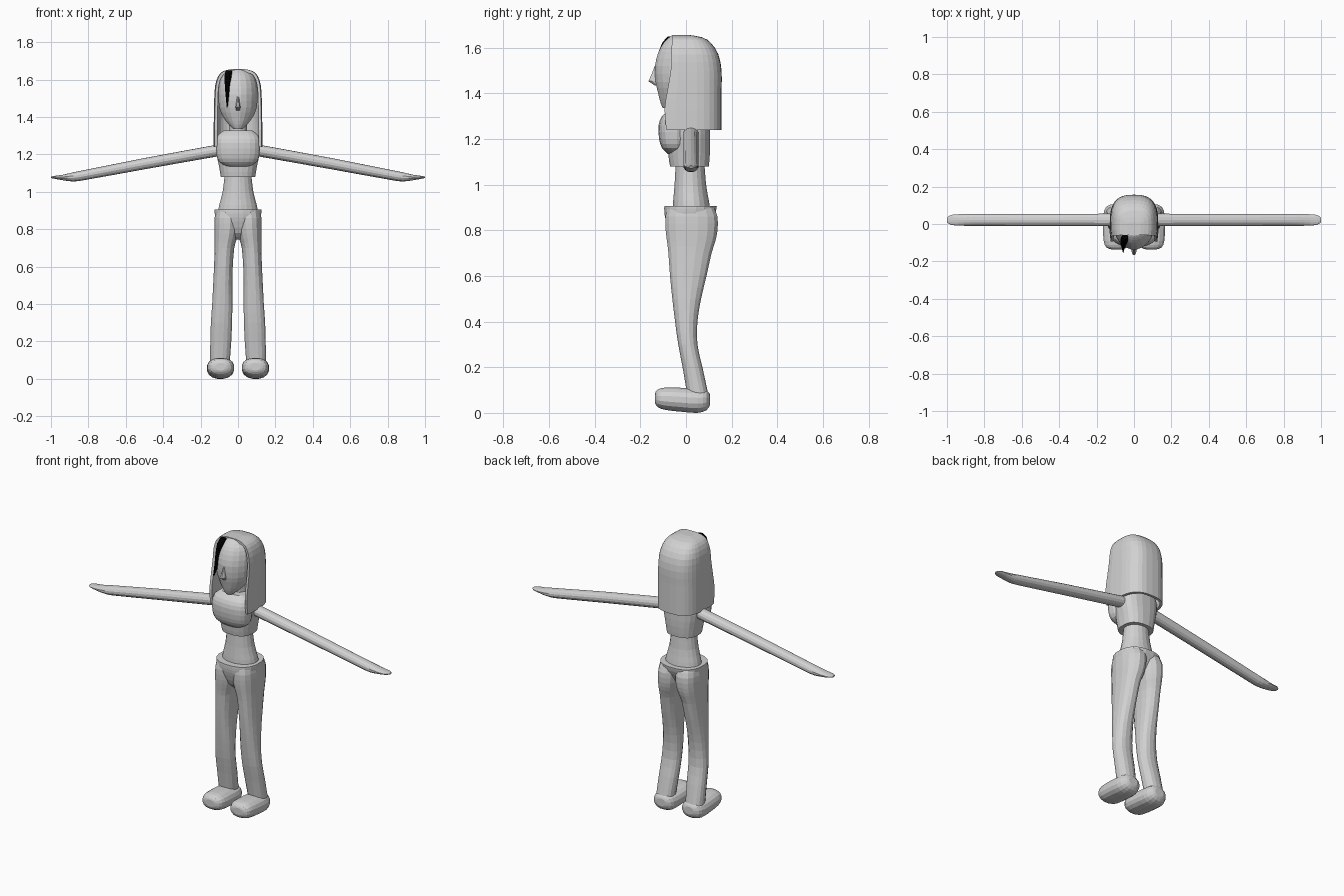
import bpy, bmesh, math


def material(name, rgb):
    m = bpy.data.materials.new(name)
    m.diffuse_color = (*rgb, 1)
    return m


GREY = material("grey", (0.64, 0.64, 0.64))
BLACK = material("black", (0.0, 0.0, 0.0))


def smooth_rows(rows, steps):
    """Catmull-Rom interpolation between the given section rows."""
    out = []
    n = len(rows)
    for i in range(n - 1):
        a, b, c, d = rows[max(i - 1, 0)], rows[i], rows[i + 1], rows[min(i + 2, n - 1)]
        for k in range(steps):
            t = k / steps
            out.append([0.5 * (2 * q + (r - p) * t + (2 * p - 5 * q + 4 * r - s) * t * t
                               + (3 * q - p - 3 * r + s) * t ** 3)
                        for p, q, r, s in zip(a, b, c, d)])
    return out + [list(rows[-1])]


def skin(name, rings, mat, closed=True, caps=(True, True), mirror=False):
    bm = bmesh.new()
    vs = [[bm.verts.new(p) for p in r] for r in rings]
    n = len(vs[0])
    for a, b in zip(vs, vs[1:]):
        for j in range(n if closed else n - 1):
            k = (j + 1) % n
            bm.faces.new((a[j], a[k], b[k], b[j]))
    if caps[0]:
        bm.faces.new(vs[0][::-1])
    if caps[1]:
        bm.faces.new(vs[-1])
    bmesh.ops.recalc_face_normals(bm, faces=bm.faces[:])
    me = bpy.data.meshes.new(name)
    bm.to_mesh(me)
    bm.free()
    me.materials.append(mat)
    ob = bpy.data.objects.new(name, me)
    bpy.context.collection.objects.link(ob)
    if mirror:
        ob.modifiers.new("mirror", 'MIRROR').use_mirror_merge = False
    return ob


def power(v, p):
    return math.copysign(abs(v) ** (2 / p), v)


def loft(name, rows, axis='Z', p=2.0, seg=16, steps=2, mat=GREY, mirror=False):
    """Rows are (position along axis, u0, u1, v0, v1): the bounds of each rounded section."""
    place = {'Z': lambda s, u, v: (u, v, s),
             'Y': lambda s, u, v: (u, s, v),
             'X': lambda s, u, v: (s, u, v)}[axis]
    rings = []
    for s, u0, u1, v0, v1 in smooth_rows(rows, steps):
        rings.append([])
        for i in range(seg):
            a = 2 * math.pi * (i + 0.5) / seg
            k = 1 / math.cos(math.pi / seg)
            u = (u0 + u1) / 2 + (u1 - u0) / 2 * min(1, max(-1, k * power(math.cos(a), p)))
            v = (v0 + v1) / 2 + (v1 - v0) / 2 * min(1, max(-1, k * power(math.sin(a), p)))
            rings[-1].append(place(s, u, v))
    return skin(name, rings, mat, mirror=mirror)


# Trousers: two legs overlapping a hip block
loft("trouser_legs", [
    (0.08, 0.045, 0.150, 0.005, 0.098),
    (0.20, 0.036, 0.148, -0.015, 0.072),
    (0.30, 0.032, 0.145, -0.034, 0.050),
    (0.40, 0.030, 0.138, -0.048, 0.050),
    (0.50, 0.030, 0.133, -0.060, 0.066),
    (0.60, 0.028, 0.128, -0.070, 0.090),
    (0.70, 0.020, 0.125, -0.077, 0.112),
    (0.75, 0.006, 0.125, -0.083, 0.128),
    (0.80, -0.006, 0.126, -0.089, 0.138),
    (0.86, -0.012, 0.125, -0.090, 0.138),
    (0.904, -0.020, 0.118, -0.080, 0.120)], p=2.3, mirror=True)
loft("trouser_hips", [
    (0.745, -0.020, 0.020, -0.030, 0.040),
    (0.78, -0.060, 0.060, -0.066, 0.080),
    (0.84, -0.112, 0.112, -0.088, 0.112),
    (0.88, -0.124, 0.124, -0.095, 0.130),
    (0.906, -0.125, 0.125, -0.095, 0.135)], p=2.4, seg=20)

# Shoes
loft("shoes", [
    (-0.136, 0.065, 0.120, 0.045, 0.085),
    (-0.125, 0.038, 0.148, 0.026, 0.102),
    (-0.09, 0.023, 0.162, 0.013, 0.111),
    (-0.02, 0.021, 0.166, 0.005, 0.110),
    (0.05, 0.025, 0.164, 0.000, 0.106),
    (0.09, 0.038, 0.150, 0.012, 0.100),
    (0.105, 0.065, 0.122, 0.035, 0.080)], axis='Y', p=2.3, mirror=True)

# Bare waist
loft("waist", [
    (0.88, -0.110, 0.110, -0.058, 0.108),
    (0.93, -0.100, 0.100, -0.056, 0.100),
    (1.00, -0.082, 0.082, -0.050, 0.088),
    (1.10, -0.070, 0.070, -0.045, 0.080)], seg=20)

# Top with chest
loft("top", [
    (1.08, -0.092, 0.092, -0.070, 0.100),
    (1.14, -0.102, 0.102, -0.078, 0.105),
    (1.22, -0.118, 0.118, -0.075, 0.105),
    (1.28, -0.114, 0.114, -0.070, 0.100),
    (1.325, -0.070, 0.070, -0.045, 0.070)], p=2.5, seg=20)
loft("chest", [
    (1.135, -0.060, 0.060, -0.080, -0.01),
    (1.16, -0.100, 0.100, -0.105, 0.0),
    (1.20, -0.115, 0.115, -0.118, 0.01),
    (1.26, -0.117, 0.117, -0.120, 0.01),
    (1.30, -0.110, 0.110, -0.105, 0.01),
    (1.328, -0.075, 0.075, -0.075, 0.0)], p=2.6, seg=20)

# Arms ending in flat hands
loft("arms", [
    (0.09, -0.012, 0.055, 1.190, 1.255),
    (0.12, -0.012, 0.055, 1.187, 1.250),
    (0.50, -0.011, 0.054, 1.120, 1.180),
    (0.80, -0.010, 0.054, 1.066, 1.120),
    (0.88, -0.010, 0.054, 1.055, 1.104),
    (0.94, -0.008, 0.052, 1.062, 1.090),
    (0.98, -0.004, 0.048, 1.069, 1.085),
    (1.00, 0.010, 0.034, 1.073, 1.081)], axis='X', seg=14, mirror=True)

# Neck, head and nose
loft("neck", [(1.28, -0.05, 0.05, -0.04, 0.06), (1.40, -0.045, 0.045, -0.045, 0.05)], seg=12)
loft("head", [
    (1.335, -0.024, 0.024, -0.102, -0.050),
    (1.36, -0.050, 0.050, -0.112, 0.000),
    (1.40, -0.080, 0.080, -0.122, 0.050),
    (1.45, -0.100, 0.100, -0.133, 0.080),
    (1.52, -0.105, 0.105, -0.136, 0.090),
    (1.58, -0.100, 0.100, -0.121, 0.090),
    (1.62, -0.085, 0.085, -0.099, 0.070),
    (1.645, -0.055, 0.055, -0.074, 0.040),
    (1.653, -0.025, 0.025, -0.062, 0.000)], p=1.9, seg=20)
loft("nose", [
    (1.435, -0.010, 0.010, -0.138, -0.110),
    (1.453, -0.013, 0.013, -0.165, -0.110),
    (1.48, -0.009, 0.009, -0.152, -0.110),
    (1.52, -0.004, 0.004, -0.137, -0.110)], seg=8, steps=1)

# Long hair: a U-shaped shell open towards the face
hair_rows = [
    (1.24, 0.130, -0.086, 0.156), (1.33, 0.130, -0.094, 0.156),
    (1.42, 0.129, -0.080, 0.156), (1.50, 0.127, -0.067, 0.156),
    (1.57, 0.122, -0.064, 0.142), (1.62, 0.105, -0.062, 0.110),
    (1.645, 0.078, -0.060, 0.072), (1.656, 0.035, -0.058, 0.010)]
hair_rings = []
for z, rx, yf, yb in smooth_rows(hair_rows, 2):
    arc = [(rx * power(math.cos(math.pi * i / 16), 2.8),
            yb * power(math.sin(math.pi * i / 16), 2.8), z) for i in range(17)]
    hair_rings.append([(rx * 0.96, yf, z), (rx, yf / 2, z)] + arc
                      + [(-rx, yf / 2, z), (-rx * 0.96, yf, z)])
hair = skin("hair", hair_rings, GREY, closed=False, caps=(False, True))
shell = hair.modifiers.new("thickness", 'SOLIDIFY')
shell.thickness = 0.015
shell.offset = -1

# Dark lock falling over the forehead
loft("dark_lock", [
    (1.648, -0.064, -0.032, -0.080, -0.055),
    (1.62, -0.072, -0.034, -0.105, -0.070),
    (1.56, -0.070, -0.044, -0.126, -0.090),
    (1.50, -0.065, -0.050, -0.140, -0.105),
    (1.45, -0.060, -0.056, -0.154, -0.140)], seg=8, mat=BLACK)
